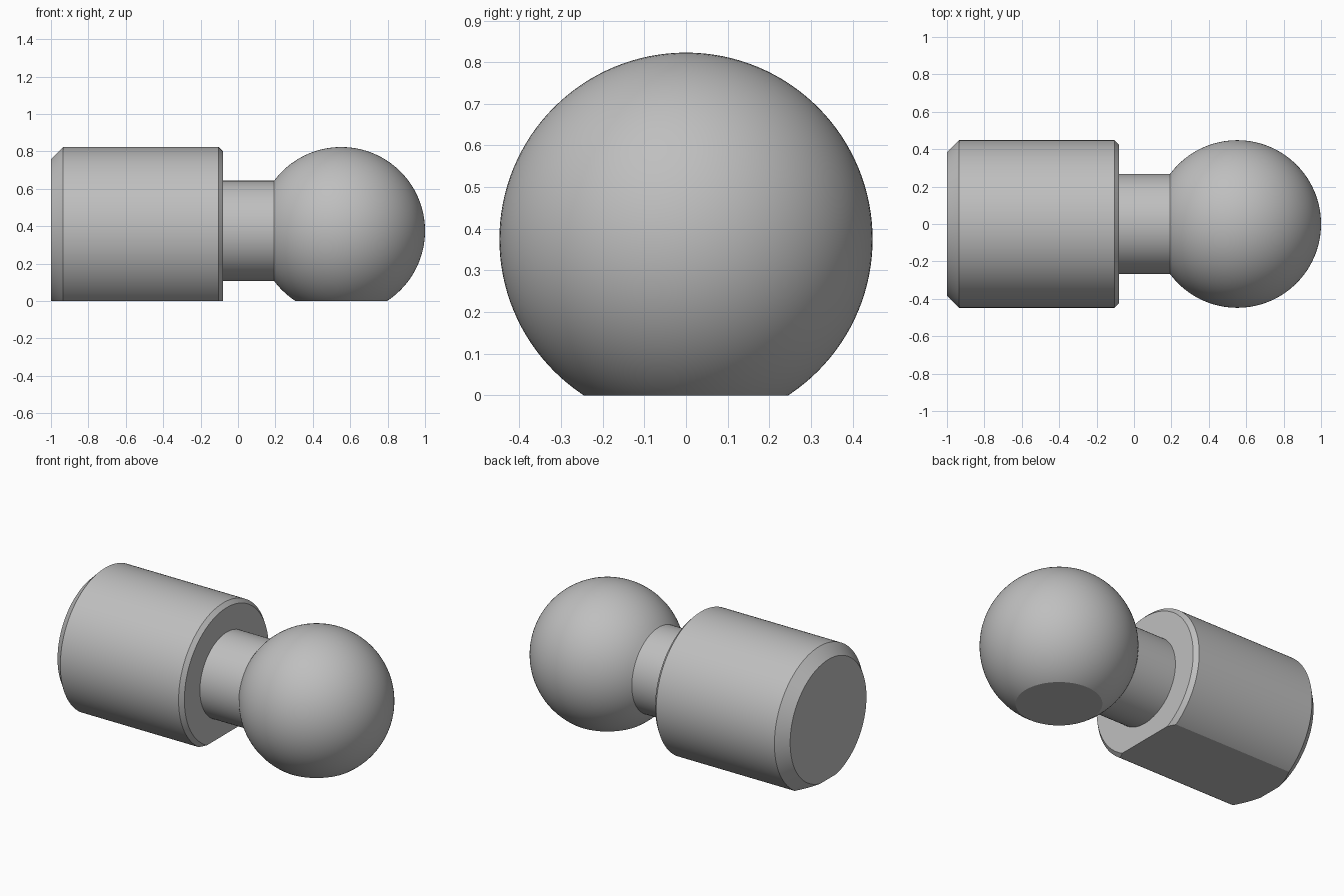
import bpy
import bmesh
import math
from mathutils import Vector

default_cube = bpy.data.objects.get("Cube")
if default_cube:
    bpy.data.objects.remove(default_cube, do_unlink=True)

AXIS_Z = 0.375      # height of the common turning axis
RADIUS = 0.448      # radius of ball and body
NECK = 0.268        # radius of neck
SHOULDER = -0.08    # x where the body meets the neck
BALL_X = 1 - RADIUS
SEGMENTS = 128

grey = bpy.data.materials.new("plain_grey")
grey.use_nodes = True
colour = (0.52, 0.52, 0.52, 1)
grey.diffuse_color = colour
grey.node_tree.nodes["Principled BSDF"].inputs["Base Color"].default_value = colour


def turned_part(name, profile):
    """Spin an (x, radius) profile round the long axis and cut a flat at z = 0."""
    bm = bmesh.new()
    verts = [bm.verts.new((x, 0, AXIS_Z + r)) for x, r in profile]
    edges = [bm.edges.new(pair) for pair in zip(verts, verts[1:])]
    bmesh.ops.spin(bm, geom=verts + edges, cent=(0, 0, AXIS_Z), axis=(1, 0, 0),
                   angle=math.tau, steps=SEGMENTS, use_duplicate=False)
    bmesh.ops.remove_doubles(bm, verts=bm.verts, dist=1e-5)

    # Flat underside
    cut = bmesh.ops.bisect_plane(bm, geom=bm.verts[:] + bm.edges[:] + bm.faces[:],
                                 plane_co=(0, 0, 0), plane_no=(0, 0, 1), clear_inner=True)
    rim = [e for e in cut["geom_cut"] if isinstance(e, bmesh.types.BMEdge)]
    if rim:
        bmesh.ops.edgeloop_fill(bm, edges=rim)

    # Point every face away from the part's own axis or middle
    bmesh.ops.recalc_face_normals(bm, faces=bm.faces)
    top = max(bm.faces, key=lambda f: f.calc_center_median().z)
    if top.normal.dot(Vector((0, 0, 1))) < 0:
        bmesh.ops.reverse_faces(bm, faces=bm.faces)

    mesh = bpy.data.meshes.new(name)
    bm.to_mesh(mesh)
    bm.free()
    mesh.materials.append(grey)
    obj = bpy.data.objects.new(name, mesh)
    bpy.context.collection.objects.link(obj)
    bpy.ops.object.select_all(action="DESELECT")
    obj.select_set(True)
    bpy.context.view_layer.objects.active = obj
    bpy.ops.object.shade_smooth_by_angle(angle=math.radians(25))
    return obj


# Chamfered cylinder body with a ring-shaped shoulder
turned_part("body", [(-1, 0), (-1, RADIUS - 0.065), (-0.935, RADIUS),
                     (SHOULDER - 0.024, RADIUS), (SHOULDER, RADIUS - 0.024),
                     (SHOULDER, NECK)])

# Neck between body and ball
neck_angle = math.pi - math.asin(NECK / RADIUS)
ball_start = BALL_X + RADIUS * math.cos(neck_angle)
turned_part("neck", [(SHOULDER, NECK), (ball_start, NECK)])

# Ball, open where the neck enters
RINGS = 48
angles = [neck_angle * (1 - i / RINGS) for i in range(RINGS + 1)]
turned_part("ball", [(BALL_X + RADIUS * math.cos(a), RADIUS * math.sin(a)) for a in angles])
